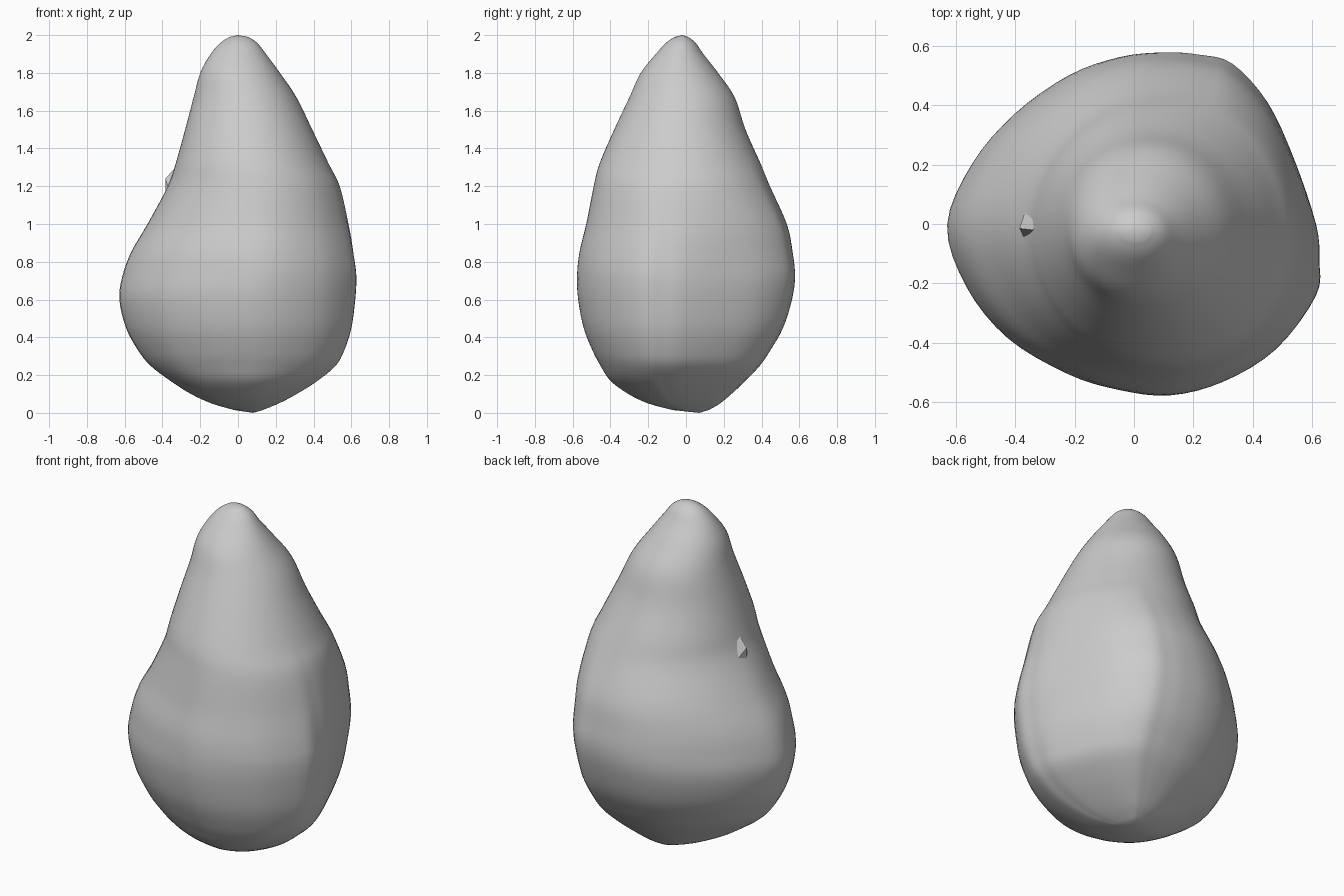
import bpy, bmesh, math

# Height profile: z, left, right, front, back extents
ROWS = [
    (0.015, -0.02, 0.13, -0.07, 0.12),
    (0.05, -0.14, 0.215, -0.20, 0.18),
    (0.10, -0.25, 0.31, -0.305, 0.24),
    (0.17, -0.36, 0.42, -0.40, 0.315),
    (0.25, -0.465, 0.515, -0.453, 0.39),
    (0.33, -0.53, 0.56, -0.495, 0.445),
    (0.45, -0.595, 0.598, -0.542, 0.513),
    (0.60, -0.63, 0.618, -0.571, 0.56),
    (0.72, -0.615, 0.624, -0.577, 0.576),
    (0.85, -0.568, 0.612, -0.565, 0.565),
    (1.00, -0.48, 0.587, -0.53, 0.535),
    (1.20, -0.372, 0.54, -0.49, 0.445),
    (1.32, -0.33, 0.48, -0.458, 0.395),
    (1.50, -0.28, 0.393, -0.38, 0.315),
    (1.67, -0.235, 0.31, -0.30, 0.258),
    (1.80, -0.20, 0.222, -0.24, 0.17),
    (1.90, -0.145, 0.148, -0.16, 0.092),
    (1.96, -0.092, 0.10, -0.105, 0.05),
    (1.99, -0.045, 0.055, -0.06, 0.012),
]
# Lopsided plan outline at the widest level
PLAN = [(0.615, 0), (0.54, 0.22), (0.45, 0.41), (0.33, 0.54), (0.22, 0.57), (0.1, 0.578),
        (-0.05, 0.563), (-0.22, 0.503), (-0.4, 0.375), (-0.54, 0.21), (-0.625, 0),
        (-0.56, -0.21), (-0.42, -0.385), (-0.22, -0.505), (-0.05, -0.558), (0.12, -0.576),
        (0.3, -0.53), (0.48, -0.42), (0.615, -0.24), (0.626, -0.12)]


def spline(a, b, c, d, t):
    return [0.5 * (2*q + (r-p)*t + (2*p-5*q+4*r-s)*t*t + (3*q-p-3*r+s)*t**3)
            for p, q, r, s in zip(a, b, c, d)]


def refine(pts, steps, closed):
    n, out = len(pts), []
    pick = (lambda i: pts[i % n]) if closed else (lambda i: pts[max(0, min(n-1, i))])
    for i in range(n if closed else n-1):
        for k in range(steps):
            out.append(spline(pick(i-1), pick(i), pick(i+1), pick(i+2), k/steps))
    return out if closed else out + [list(pts[-1])]


def make_object(name, bm):
    bmesh.ops.recalc_face_normals(bm, faces=bm.faces)
    mesh = bpy.data.meshes.new(name)
    bm.to_mesh(mesh)
    bm.free()
    obj = bpy.data.objects.new(name, mesh)
    bpy.context.collection.objects.link(obj)
    return obj


# Pear-shaped body lofted through lopsided rings
plan = [(x/0.627, y/0.577) for x, y in refine(PLAN, 4, True)]
bm = bmesh.new()
rings = []
for z, x0, x1, y0, y1 in refine(ROWS, 4, False):
    roundness = max(0, min(1, (z - 0.75) / 0.6))
    ring = []
    for u, v in plan:
        a = math.atan2(v, u)
        u += (math.cos(a) - u) * roundness
        v += (math.sin(a) - v) * roundness
        ring.append(bm.verts.new(((x0+x1)/2 + (x1-x0)/2*u, (y0+y1)/2 + (y1-y0)/2*v, z)))
    rings.append(ring)
n = len(plan)
for low, high in zip(rings, rings[1:]):
    for i in range(n):
        j = (i + 1) % n
        bm.faces.new((low[i], low[j], high[j], high[i]))
bottom, tip = bm.verts.new((0.08, 0.07, 0)), bm.verts.new((0, -0.02, 2))
for i in range(n):
    bm.faces.new((bottom, rings[0][(i+1) % n], rings[0][i]))
    bm.faces.new((tip, rings[-1][i], rings[-1][(i+1) % n]))
for f in bm.faces:
    f.smooth = True
make_object("body", bm)

# Small faceted chip on the left side
bm = bmesh.new()
for co in [(-0.345, 0.11, 1.13), (-0.325, 0.02, 1.29), (-0.34, -0.02, 1.29), (-0.385, -0.015, 1.24),
           (-0.383, -0.02, 1.17), (-0.365, -0.055, 1.18), (-0.34, -0.04, 1.22), (-0.31, 0.02, 1.2)]:
    bm.verts.new(co)
bmesh.ops.convex_hull(bm, input=bm.verts)
make_object("side_chip", bm)
